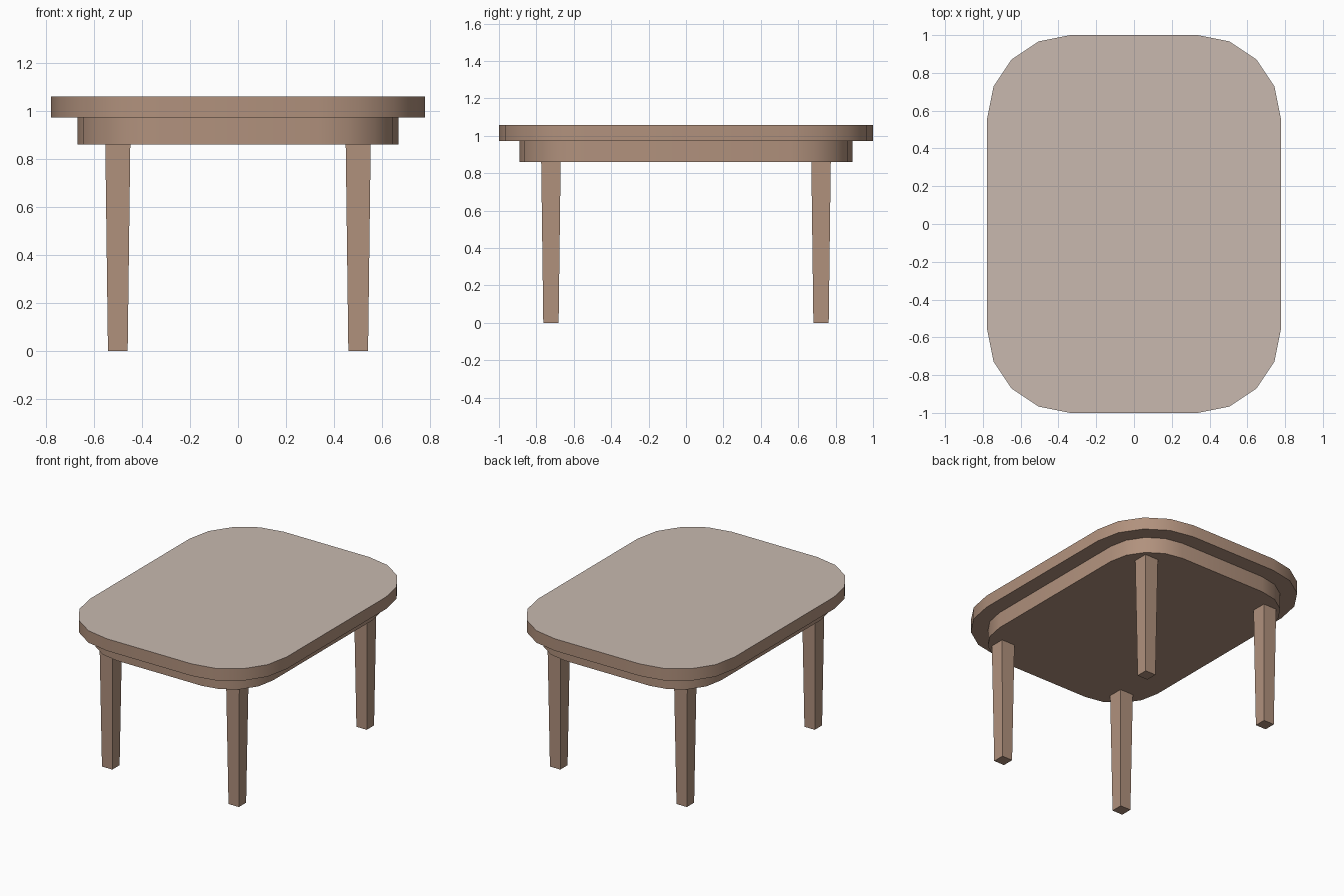
import bpy, bmesh, math

cube = bpy.data.objects.get("Cube")
if cube:
    bpy.data.objects.remove(cube, do_unlink=True)


def make_material(name, color):
    mat = bpy.data.materials.new(name)
    mat.use_nodes = True
    mat.diffuse_color = color
    mat.node_tree.nodes["Principled BSDF"].inputs["Base Color"].default_value = color
    return mat


wood = make_material("brown wood", (0.44, 0.285, 0.205, 1))
surface = make_material("pale tabletop", (0.58, 0.485, 0.43, 1))


def loft(name, lower, upper, z0, z1, cap=wood):
    """Closed solid between two matching outlines, with its own upper face material."""
    bm = bmesh.new()
    a = [bm.verts.new((x, y, z0)) for x, y in lower]
    b = [bm.verts.new((x, y, z1)) for x, y in upper]
    bm.faces.new(a[::-1])
    bm.faces.new(b).material_index = 1
    n = len(a)
    for i in range(n):
        j = (i + 1) % n
        bm.faces.new((a[i], a[j], b[j], b[i]))
    mesh = bpy.data.meshes.new(name)
    bm.to_mesh(mesh)
    bm.free()
    mesh.materials.append(wood)
    mesh.materials.append(cap)
    obj = bpy.data.objects.new(name, mesh)
    bpy.context.collection.objects.link(obj)
    bpy.ops.object.select_all(action="DESELECT")
    obj.select_set(True)
    bpy.context.view_layer.objects.active = obj
    bpy.ops.object.shade_smooth_by_angle(angle=math.radians(30))
    return obj


def rounded_rect(half_x, half_y, radius, steps=4):
    points = []
    for quarter, (sx, sy) in enumerate([(1, 1), (-1, 1), (-1, -1), (1, -1)]):
        for k in range(steps + 1):
            t = (quarter + k / steps) * math.pi / 2
            points.append((sx * (half_x - radius) + radius * math.cos(t),
                           sy * (half_y - radius) + radius * math.sin(t)))
    return points


def square(half):
    return [(-half, -half), (half, -half), (half, half), (-half, half)]


# Table top with a pale upper face, and the narrower apron below it
top = rounded_rect(0.777, 1.0, 0.44)
loft("table_top", top, top, 0.972, 1.058, surface)
apron = rounded_rect(0.667, 0.89, 0.33)
loft("apron", apron, apron, 0.86, 0.972)

# Four tapered square legs
for y_name, y in (("front", -0.722), ("back", 0.722)):
    for x_name, x in (("left", 0.5), ("right", -0.5)):
        leg = loft(f"{y_name}_{x_name}_leg", square(0.041), square(0.052), 0, 0.86)
        leg.location = (x, y, 0)
